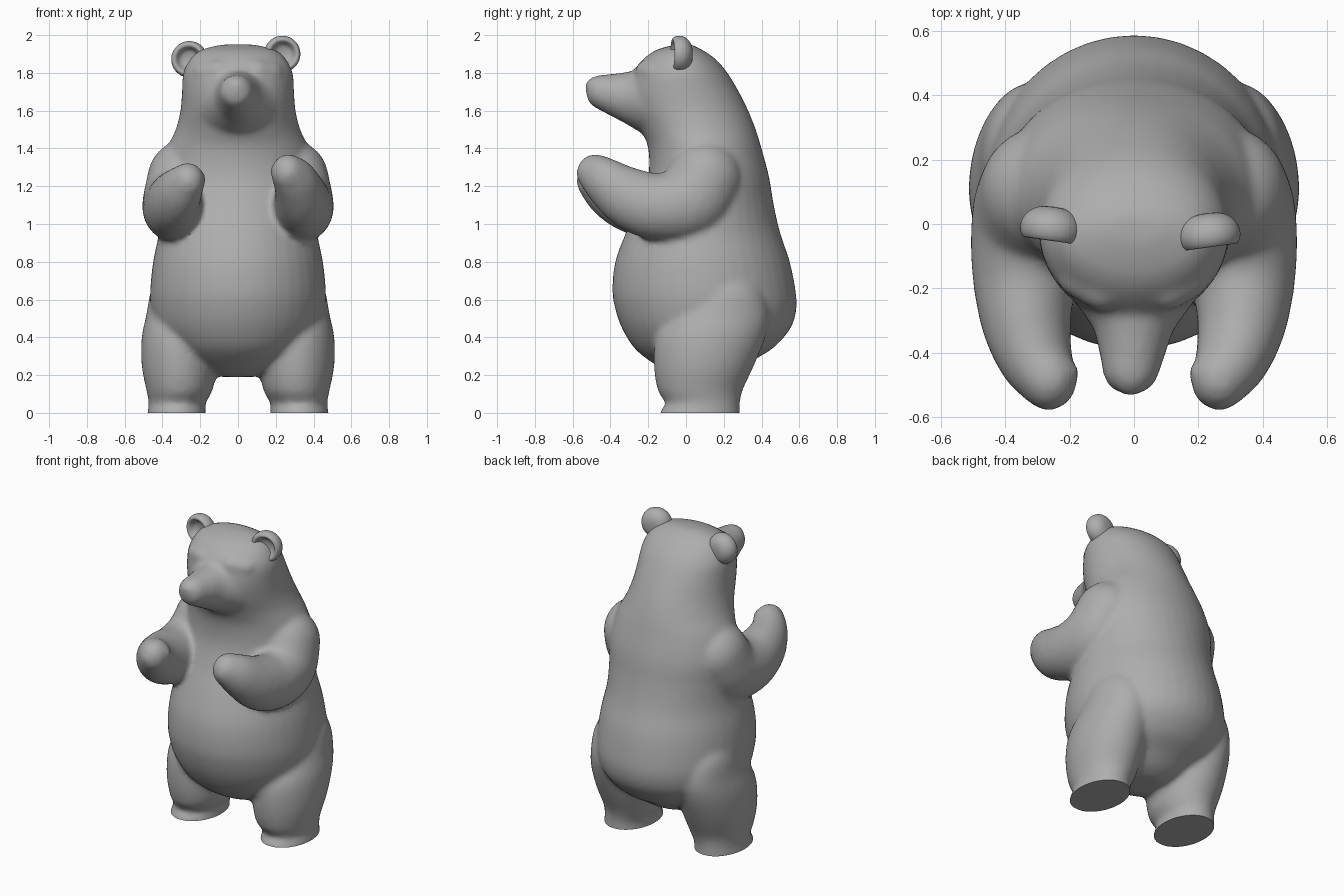
import bpy, bmesh, math
from mathutils import Vector, Matrix

cube = bpy.data.objects.get("Cube")
if cube:
    bpy.data.objects.remove(cube, do_unlink=True)

# Single stone grey colour
grey = bpy.data.materials.new("stone_grey")
grey.use_nodes = True
GREY = (0.42, 0.42, 0.42, 1)
grey.diffuse_color = GREY
grey.node_tree.nodes["Principled BSDF"].inputs["Base Color"].default_value = GREY


def refine(rows, steps):
    """Smoothly interpolate every column of a table of key rows."""
    out = []
    last = len(rows) - 1
    for i in range(last):
        keys = [rows[max(0, min(last, i + k))] for k in (-1, 0, 1, 2)]
        for s in range(steps):
            t = s / steps
            out.append([b + 0.5 * t * (c - a + t * (2*a - 5*b + 4*c - d + t * (3*(b - c) + d - a)))
                        for a, b, c, d in zip(*keys)])
    out.append(list(rows[last]))
    return out


def loft(bm, rows, sides=40):
    """Closed stack of oval rings: height, front, back, centre x, half width."""
    rings = []
    for z, front, back, cx, half in refine(rows, 4):
        ring = []
        for k in range(sides):
            a = math.tau * k / sides
            y = (front + back) / 2 + (back - front) / 2 * math.sin(a)
            ring.append(bm.verts.new((cx + half * math.cos(a), y, z)))
        rings.append(ring)
    for low, high in zip(rings, rings[1:]):
        for k in range(sides):
            n = (k + 1) % sides
            bm.faces.new((low[k], low[n], high[n], high[k]))
    bm.faces.new(rings[0][::-1])
    bm.faces.new(rings[-1])


def limb(bm, rows, side=1):
    """Rounded limb swept as overlapping ellipsoids: position, then radii."""
    for x, y, z, rx, ry, rz in refine(rows, 7):
        place = Matrix.Translation((side * x, y, z)) @ Matrix.Diagonal((rx, ry, rz, 1))
        bmesh.ops.create_uvsphere(bm, u_segments=24, v_segments=14, radius=1, matrix=place)


def make_object(name, bm):
    mesh = bpy.data.meshes.new(name)
    bm.normal_update()
    bm.to_mesh(mesh)
    bm.free()
    mesh.materials.append(grey)
    obj = bpy.data.objects.new(name, mesh)
    bpy.context.collection.objects.link(obj)
    return obj


def shade(obj):
    bpy.ops.object.select_all(action='DESELECT')
    obj.select_set(True)
    bpy.context.view_layer.objects.active = obj
    bpy.ops.object.shade_smooth_by_angle(angle=math.radians(50))


bm = bmesh.new()

# Torso and head: height, front, back, half width
torso = [
    (0.19, -0.02, 0.20, 0.08), (0.22, -0.10, 0.27, 0.20), (0.28, -0.20, 0.36, 0.29),
    (0.35, -0.28, 0.47, 0.37), (0.45, -0.34, 0.555, 0.435), (0.55, -0.375, 0.585, 0.46),
    (0.65, -0.39, 0.58, 0.465), (0.8, -0.375, 0.55, 0.45), (0.95, -0.32, 0.50, 0.42),
    (1.1, -0.25, 0.465, 0.41), (1.25, -0.20, 0.44, 0.41), (1.4, -0.20, 0.40, 0.375),
    (1.5, -0.24, 0.37, 0.33), (1.6, -0.29, 0.33, 0.305), (1.7, -0.305, 0.28, 0.297),
    (1.8, -0.28, 0.22, 0.29), (1.87, -0.23, 0.16, 0.255), (1.92, -0.16, 0.09, 0.20),
    (1.95, -0.06, 0.03, 0.09)]
loft(bm, [(z, f, b, 0, w) for z, f, b, w in torso])

# Legs, run below the ground so that the soles can be cut flat
leg = [
    (-0.08, -0.14, 0.285, 0.325, 0.155), (0, -0.14, 0.285, 0.325, 0.155),
    (0.05, -0.11, 0.285, 0.322, 0.15), (0.12, -0.15, 0.30, 0.31, 0.175),
    (0.25, -0.17, 0.36, 0.31, 0.20), (0.4, -0.16, 0.42, 0.31, 0.20),
    (0.52, -0.09, 0.44, 0.31, 0.175), (0.65, 0.02, 0.40, 0.32, 0.14),
    (0.76, 0.10, 0.30, 0.33, 0.07)]
for side in (-1, 1):
    loft(bm, [(z, f, b, side * x, w) for z, f, b, x, w in leg])

# Arms, the left one held a little higher
for side, lift in ((-1, 0), (1, 0.045)):
    limb(bm, [
        (0.29, 0.10, 1.24, 0.19, 0.20, 0.20),
        (0.325, 0.02, 1.12, 0.18, 0.20, 0.20),
        (0.34, -0.14, 1.09, 0.165, 0.17, 0.18),
        (0.335, -0.30, 1.12 + lift / 3, 0.14, 0.14, 0.165),
        (0.305, -0.42, 1.17 + lift, 0.115, 0.11, 0.135),
        (0.265, -0.48, 1.225 + lift, 0.09, 0.10, 0.10)], side)
    # Thumb
    limb(bm, [(0.25, -0.45, 1.24 + lift, 0.05, 0.05, 0.05),
              (0.205, -0.46, 1.24 + lift, 0.035, 0.035, 0.045)], side)

# Muzzle and nose
limb(bm, [
    (0, -0.15, 1.64, 0.23, 0.15, 0.19), (0, -0.28, 1.665, 0.14, 0.11, 0.145),
    (-0.005, -0.39, 1.685, 0.105, 0.08, 0.11), (-0.01, -0.455, 1.70, 0.088, 0.075, 0.09)])
limb(bm, [(-0.01, -0.46, 1.725, 0.075, 0.07, 0.06), (-0.01, -0.475, 1.73, 0.06, 0.06, 0.05)])

# Brows
for side in (-1, 1):
    limb(bm, [(0.10, -0.20, 1.81, 0.07, 0.07, 0.06), (0.17, -0.16, 1.80, 0.07, 0.07, 0.06)], side)

# Fuse the parts into one softly blended skin
bear = make_object("bear_body", bm)
remesh = bear.modifiers.new("fuse", 'REMESH')
remesh.mode = 'VOXEL'
remesh.voxel_size = 0.016
soften = bear.modifiers.new("soften", 'SMOOTH')
soften.factor = 0.5
soften.iterations = 9
bpy.context.view_layer.update()
fused = bpy.data.meshes.new_from_object(bear.evaluated_get(bpy.context.evaluated_depsgraph_get()))
bear.modifiers.clear()

# Cut the soles flat on the ground
bm = bmesh.new()
bm.from_mesh(fused)
cut = bmesh.ops.bisect_plane(bm, geom=bm.verts[:] + bm.edges[:] + bm.faces[:],
                             plane_co=(0, 0, 0), plane_no=(0, 0, 1), clear_inner=True)
rim = [e for e in cut["geom_cut"] if isinstance(e, bmesh.types.BMEdge)]
bmesh.ops.holes_fill(bm, edges=rim, sides=0)
bmesh.ops.recalc_face_normals(bm, faces=bm.faces[:])
bm.to_mesh(bear.data)
bm.free()
if not bear.data.materials:
    bear.data.materials.append(grey)
for poly in bear.data.polygons:
    poly.material_index = 0
shade(bear)

# Ears: cupped discs turned around a front-to-back axis (radius, depth)
cup = [(0, 0.055), (0.055, 0.05), (0.092, 0.02), (0.102, -0.02), (0.088, -0.055),
       (0.066, -0.052), (0.052, -0.015), (0, -0.005)]
for name, spot, tilt in (("left_ear", (0.232, -0.02, 1.9), 8), ("right_ear", (-0.255, 0, 1.872), -8)):
    bm = bmesh.new()
    points = [bm.verts.new((r, y, 0)) for r, y in cup]
    edges = [bm.edges.new(pair) for pair in zip(points, points[1:])]
    bmesh.ops.spin(bm, geom=points + edges, cent=(0, 0, 0), axis=(0, 1, 0),
                   angle=math.tau, steps=20, use_merge=True)
    bmesh.ops.remove_doubles(bm, verts=bm.verts[:], dist=0.0005)
    bmesh.ops.recalc_face_normals(bm, faces=bm.faces[:])
    ear = make_object(name, bm)
    ear.location = Vector(spot)
    ear.rotation_euler = (0, 0, math.radians(tilt))
    shade(ear)
    ear.modifiers.new("round", 'SUBSURF').levels = 2
    ear.modifiers["round"].render_levels = 2
